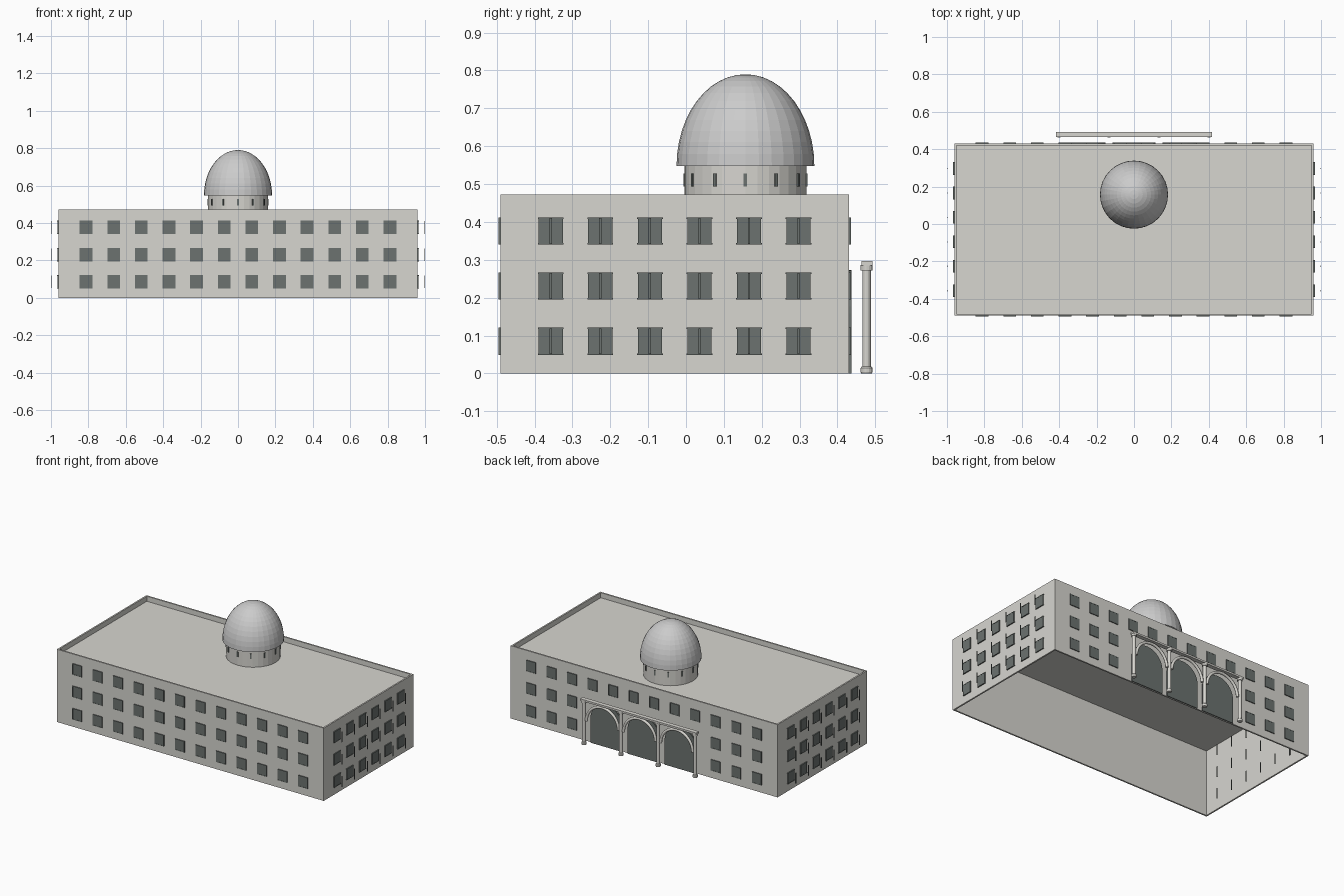
import bpy, bmesh, math
from mathutils import Matrix, Vector

if "Cube" in bpy.data.objects:
    bpy.data.objects.remove(bpy.data.objects["Cube"])


def material(name, rgb):
    m = bpy.data.materials.new(name)
    m.diffuse_color = (*rgb, 1)
    m.use_nodes = True
    m.node_tree.nodes["Principled BSDF"].inputs["Base Color"].default_value = m.diffuse_color
    return m


STONE = material("stone", (0.68, 0.67, 0.63))
GLASS = material("dark_glass", (0.15, 0.17, 0.16))


def finish(name, bm, mat=None):
    bmesh.ops.recalc_face_normals(bm, faces=bm.faces[:])
    me = bpy.data.meshes.new(name)
    bm.to_mesh(me)
    bm.free()
    ob = bpy.data.objects.new(name, me)
    bpy.context.collection.objects.link(ob)
    if mat:
        me.materials.append(mat)
    return ob


def add_box(bm, centre, size, rot=Matrix()):
    m = Matrix.Translation(centre) @ rot @ Matrix.Diagonal((*size, 1))
    bmesh.ops.create_cube(bm, size=1, matrix=m)


def boxes(name, items, mat=None):
    bm = bmesh.new()
    for it in items:
        add_box(bm, *it)
    return finish(name, bm, mat)


def lathe(bm, profile, centre, n):
    # revolve (radius, z) points around a vertical axis; radius 0 makes a pole
    rings = []
    for r, z in profile:
        k = n if r > 1e-6 else 1
        rings.append([bm.verts.new((centre[0] + r * math.cos(2 * math.pi * i / n),
                                    centre[1] + r * math.sin(2 * math.pi * i / n), z))
                      for i in range(k)])
    for a, b in zip(rings, rings[1:]):
        for i in range(n):
            j = (i + 1) % n
            f = [a[i % len(a)], a[j % len(a)], b[j % len(b)], b[i % len(b)]]
            bm.faces.new(list(dict.fromkeys(f)))


# main block: open-bottomed walls rising into a parapet, roof slab inside
X, Y0, Y1, H, T = 0.96, -0.49, 0.43, 0.473, 0.01
YC, D = (Y0 + Y1) / 2, Y1 - Y0
boxes("walls", [((0, Y0 + T / 2, H / 2), (2 * X, T, H)),
                ((0, Y1 - T / 2, H / 2), (2 * X, T, H)),
                ((X - T / 2, YC, H / 2), (T, D - 2 * T, H)),
                ((-X + T / 2, YC, H / 2), (T, D - 2 * T, H))], STONE)
boxes("roof", [((0, YC, 0.435), (2 * X - 2 * T, D - 2 * T, 0.01))], STONE)

# windows: panes plus thin surround bars on all four sides
W, WH = 0.064, 0.068
panes, bars = [], []
for row in range(3):
    z = 0.085 + 0.1455 * row
    for i in range(12):
        x = (i - 5.5) * 0.1477
        for y, back in ((Y0 - 0.002, False), (Y1 + 0.002, True)):
            if back and row < 2 and abs(x) < 0.45:
                continue  # arcade is here
            panes.append(((x, y, z), (W, 0.005, WH)))
            for s in (-1, 1):
                bars.append(((x + s * W / 2, y, z), (0.004, 0.007, WH)))
                bars.append(((x, y, z + s * WH / 2), (W + 0.004, 0.007, 0.004)))
    for i in range(6):
        y = YC + (i - 2.5) * 0.1308
        for sx in (-1, 1):
            x = sx * (X + 0.003)
            panes.append(((x, y, z), (0.006, W, WH)))
            for s in (-1, 1):
                # upright blades stand off the wall, one outside and one inside
                bars.append(((x + s * 0.035, y, z), (0.004, 0.006, WH)))
                bars.append(((x, y, z + s * WH / 2), (0.008, W + 0.004, 0.004)))
boxes("window_panes", panes, GLASS)
boxes("window_surrounds", bars, GLASS)

# arcade: four round columns, a beam, three arches and dark openings behind
AY, SPAN = 0.477, 0.267
bm = bmesh.new()
for i in range(4):
    lathe(bm, [(0, 0), (0.014, 0), (0.016, 0.004), (0.016, 0.014), (0.013, 0.018),
               (0.011, 0.018), (0.011, 0.272), (0.016, 0.272), (0.016, 0.286),
               (0, 0.286)], ((i - 1.5) * SPAN, AY), 16)
finish("columns", bm, STONE)
boxes("arcade_beam", [((0, AY + 0.001, 0.291), (0.835, 0.028, 0.012))], STONE)

R, SPRING = 0.115, 0.158
cu = bpy.data.curves.new("arches", "CURVE")
cu.dimensions = "3D"
cu.bevel_depth = 0.009
cu.bevel_resolution = 2
cu.use_fill_caps = True
bm = bmesh.new()
for i in (-1, 0, 1):
    arc = [(i * SPAN + R * math.cos(a), SPRING + R * math.sin(a))
           for a in (math.pi * k / 20 for k in range(21))]
    sp = cu.splines.new("POLY")
    sp.points.add(len(arc) - 1)
    for p, (x, z) in zip(sp.points, arc):
        p.co = (x, AY, z, 1)
    outline = [(i * SPAN + R, 0)] + arc + [(i * SPAN - R, 0)]
    face = bm.faces.new([bm.verts.new((x, Y1 + 0.001, z)) for x, z in outline])
    ext = bmesh.ops.extrude_face_region(bm, geom=[face])["geom"]
    bmesh.ops.translate(bm, vec=Vector((0, 0.006, 0)),
                        verts=[v for v in ext if isinstance(v, bmesh.types.BMVert)])
finish("arched_openings", bm, GLASS)
arches = bpy.data.objects.new("arches", cu)
bpy.context.collection.objects.link(arches)
cu.materials.append(STONE)

# drum with slit windows, and the tall dome
C = (0, 0.157)
bm = bmesh.new()
lathe(bm, [(0, 0.438), (0.161, 0.438), (0.161, 0.549), (0, 0.549)], C, 32)
finish("dome_drum", bm, STONE)
slits = []
for k in range(12):
    a = math.pi * k / 6
    slits.append(((C[0] + 0.161 * math.cos(a), C[1] + 0.161 * math.sin(a), 0.511),
                  (0.006, 0.009, 0.034), Matrix.Rotation(a, 4, "Z")))
boxes("drum_slits", slits, GLASS)
bm = bmesh.new()
dome = [(0.182 * math.cos(math.pi / 2 * k / 12), 0.548 + 0.242 * math.sin(math.pi / 2 * k / 12))
        for k in range(13)]
lathe(bm, [(0, 0.548)] + dome, C, 32)
finish("dome", bm)
